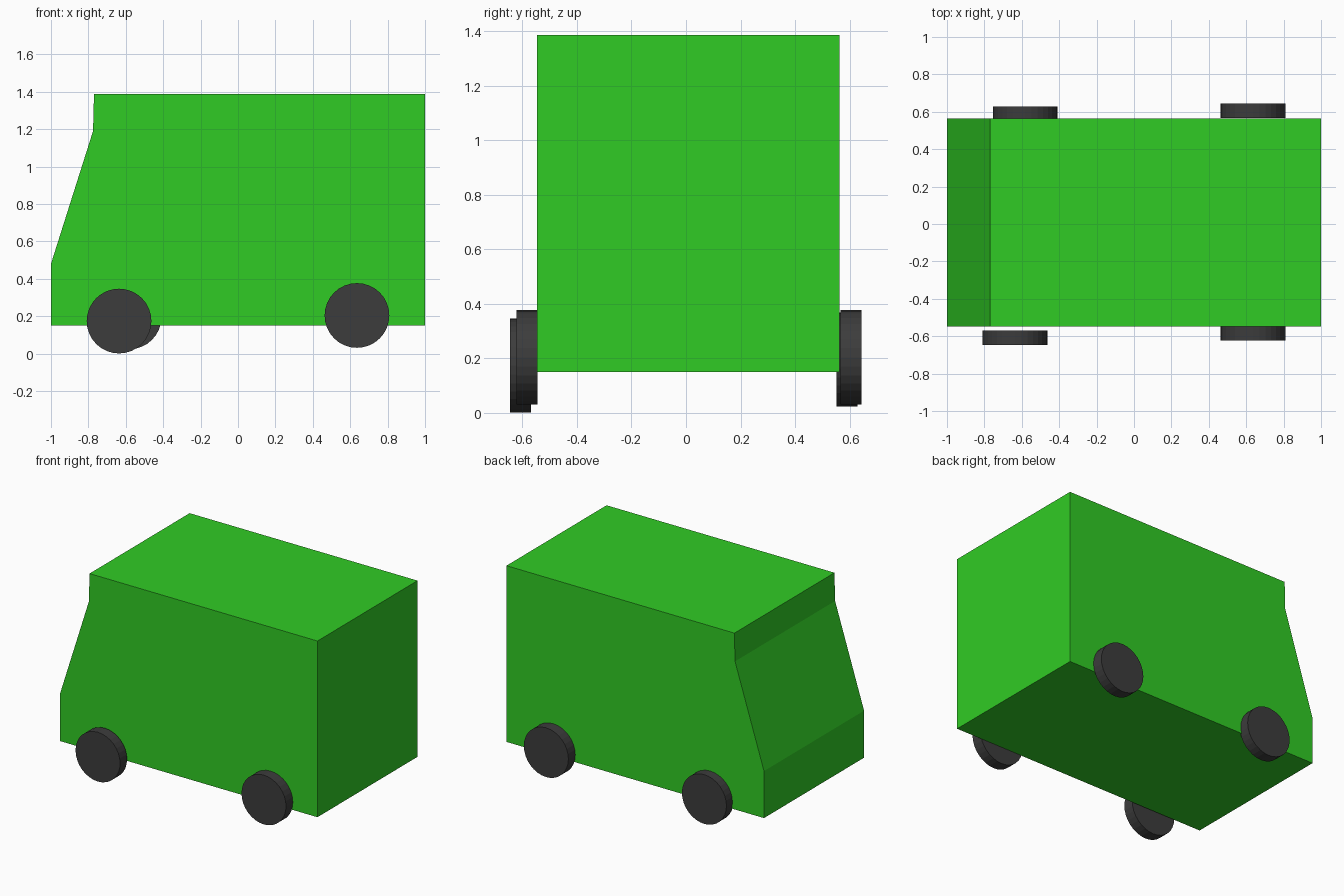
import bpy, bmesh, math

if "Cube" in bpy.data.objects:
    bpy.data.objects.remove(bpy.data.objects["Cube"])


def material(name, rgb):
    m = bpy.data.materials.new(name)
    m.diffuse_color = (*rgb, 1)
    m.use_nodes = True
    m.node_tree.nodes["Principled BSDF"].inputs["Base Color"].default_value = m.diffuse_color
    return m


green = material("green_paint", (0.03, 0.60, 0.018))
rubber = material("dark_rubber", (0.045, 0.045, 0.045))

# Van body: side profile extruded across the width
PROFILE = [(-1, 0.15), (1, 0.15), (1, 1.387), (-0.77, 1.387), (-0.775, 1.19), (-1, 0.48)]
Y_FRONT, Y_BACK = -0.547, 0.563
bm = bmesh.new()
side = bm.faces.new([bm.verts.new((x, Y_FRONT, z)) for x, z in PROFILE])
ext = bmesh.ops.extrude_face_region(bm, geom=[side])
moved = [v for v in ext["geom"] if isinstance(v, bmesh.types.BMVert)]
bmesh.ops.translate(bm, verts=moved, vec=(0, Y_BACK - Y_FRONT, 0))
bmesh.ops.recalc_face_normals(bm, faces=bm.faces)
mesh = bpy.data.meshes.new("van_body")
bm.to_mesh(mesh)
bm.free()
body = bpy.data.objects.new("van_body", mesh)
bpy.context.collection.objects.link(body)
mesh.materials.append(green)


# Wheels: plain discs, each placed slightly differently
def wheel(name, x, y, z):
    bpy.ops.mesh.primitive_cylinder_add(vertices=32, radius=0.173, depth=0.077,
                                        location=(x, y, z), rotation=(math.pi / 2, 0, 0))
    ob = bpy.context.object
    ob.name = name
    ob.data.materials.append(rubber)


wheel("front_wheel_near", -0.636, -0.608, 0.174)
wheel("rear_wheel_near", 0.636, -0.584, 0.204)
wheel("front_wheel_far", -0.582, 0.591, 0.196)
wheel("rear_wheel_far", 0.636, 0.605, 0.204)
